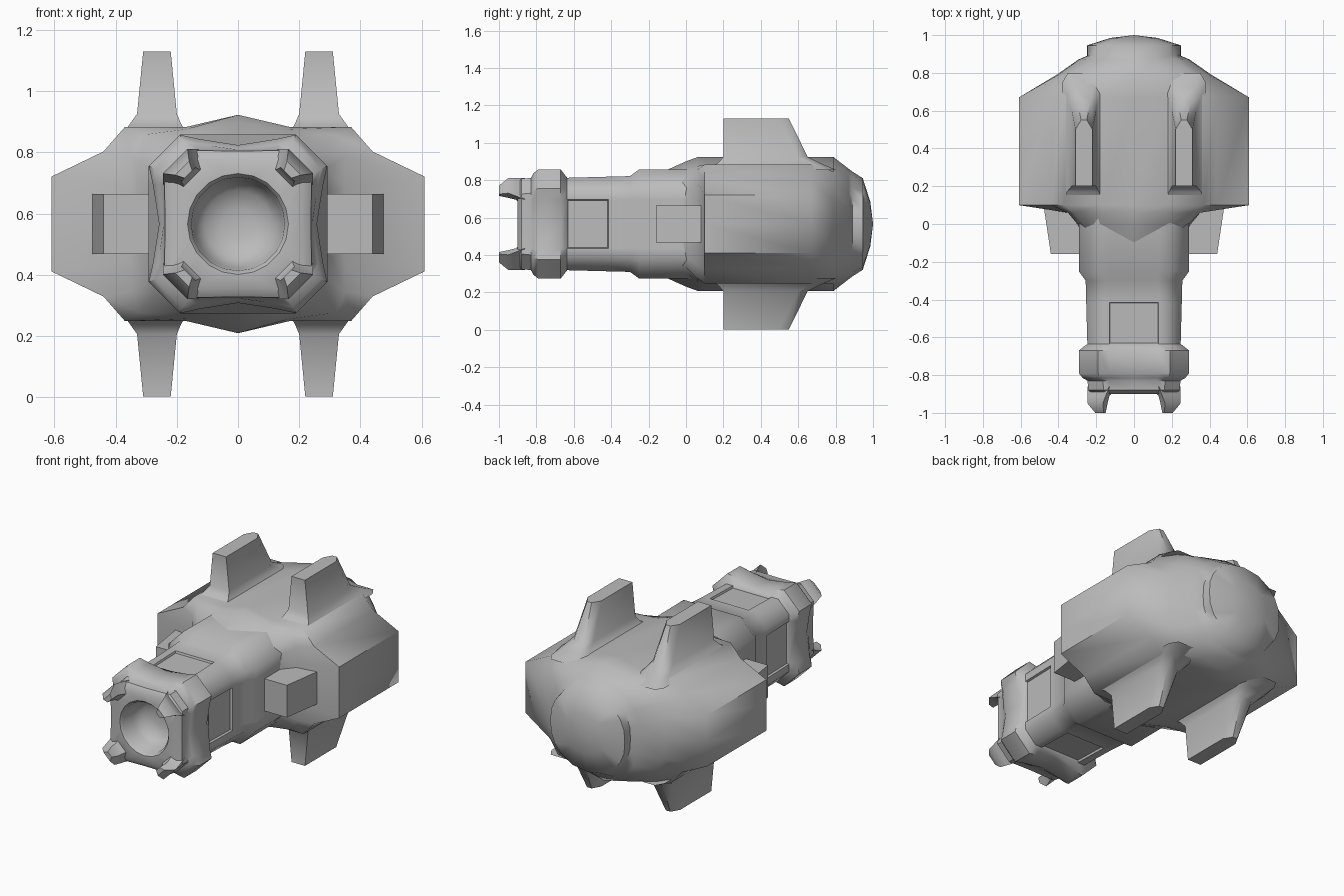
import bpy, bmesh, math

if "Cube" in bpy.data.objects:
    bpy.data.objects.remove(bpy.data.objects["Cube"], do_unlink=True)

MID = 0.566  # height of the long axis

grey = bpy.data.materials.new("plain grey")
grey.use_nodes = True
grey.diffuse_color = (0.5, 0.5, 0.5, 1)
grey.node_tree.nodes["Principled BSDF"].inputs["Base Color"].default_value = (0.5, 0.5, 0.5, 1)


def full_ring(quarter, y):
    """Mirror a quarter outline (top centre to side centre) into a closed ring."""
    right = quarter + [(x, -z) for x, z in quarter[-2::-1]]
    left = [(-x, z) for x, z in right[-2:0:-1]]
    return [(x, y, z) for x, z in right + left]


def loft(name, rings, cap=True, mirror=None, edit=None, angle=45):
    """Skin a list of equal rings; mirror gives the axes to repeat across."""
    bm = bmesh.new()
    loops = [[bm.verts.new(p) for p in ring] for ring in rings]
    count = len(loops[0])
    for a, b in zip(loops, loops[1:]):
        for i in range(count):
            j = (i + 1) % count
            bm.faces.new((a[i], a[j], b[j], b[i]))
    if cap:
        bm.faces.new(loops[0])
        bm.faces.new(loops[-1])
    bmesh.ops.remove_doubles(bm, verts=bm.verts, dist=0.0001)
    bmesh.ops.recalc_face_normals(bm, faces=bm.faces)
    if edit:
        edit(bm)
    mesh = bpy.data.meshes.new(name)
    bm.to_mesh(mesh)
    bm.free()
    mesh.materials.append(grey)
    obj = bpy.data.objects.new(name, mesh)
    obj.location.z = MID
    bpy.context.collection.objects.link(obj)
    if mirror:
        mod = obj.modifiers.new("Mirror", 'MIRROR')
        mod.use_axis = mirror
    bpy.ops.object.select_all(action='DESELECT')
    obj.select_set(True)
    bpy.context.view_layer.objects.active = obj
    bpy.ops.object.shade_smooth_by_angle(angle=math.radians(angle))
    return obj


# Main hull: wide side lobes, tapering to a shallow tail dome
wide = [(0, .357), (.17, .317), (.37, .317), (.44, .237), (.61, .155), (.61, 0)]
hull = [
    (-.10, [(0, .29), (.12, .26), (.2, .2), (.22, .15), (.24, .08), (.25, 0)]),
    (0, [(0, .335), (.18, .29), (.27, .23), (.29, .18), (.3, .1), (.3, 0)]),
    (.06, [(0, .357), (.17, .31), (.32, .29), (.35, .22), (.35, .12), (.35, 0)]),
    (.10, wide),
    (.67, wide),
    (.79, [(0, .357), (.17, .317), (.31, .28), (.36, .2), (.4, .12), (.41, 0)]),
    (.87, [(0, .295), (.12, .27), (.22, .22), (.26, .17), (.29, .09), (.295, 0)]),
    (.89, [(0, .28), (.11, .26), (.19, .19), (.22, .14), (.245, .07), (.25, 0)]),
    (.945, [(0, .245), (.1, .23), (.18, .18), (.22, .13), (.245, .07), (.25, 0)]),
    (.985, [(0, .12), (.05, .11), (.09, .09), (.11, .06), (.12, .03), (.125, 0)]),
    (1.0, [(0, 0)] * 6),
]
loft("main_hull", [full_ring(q, y) for y, q in hull], cap=False, angle=60)


# Neck and muzzle: chamfered square sections, then the round bore
def square(y, half, corner, middle):
    inner = middle + (half - middle) * .6
    return full_ring([(0, middle), (.13, inner), (corner, half),
                      (half, corner), (inner, .13), (middle, 0)], y)


def circle(y, radius):
    quarter = [(radius * math.sin(math.pi * i / 10), radius * math.cos(math.pi * i / 10))
               for i in range(6)]
    return full_ring(quarter, y)


def recess_panels(bm):
    panels = [f for f in bm.faces
              if -.6 < f.calc_center_median().y < -.45
              and min(abs(f.calc_center_median().x), abs(f.calc_center_median().z)) < .1]
    bmesh.ops.inset_region(bm, faces=panels, thickness=.004, depth=-.012,
                           use_even_offset=True)


neck = [(.1, .29, .19, .29), (-.25, .292, .19, .292), (-.3, .256, .18, .256),
        (-.415, .253, .175, .253), (-.635, .247, .175, .247), (-.67, .292, .19, .258),
        (-.79, .292, .19, .258), (-.815, .272, .18, .245), (-.83, .246, .165, .243),
        (-.88, .242, .16, .238), (-.90, .215, .15, .21)]
loft("neck_and_muzzle",
     [square(*s) for s in neck]
     + [circle(-.9, .165), circle(-.885, .153), circle(-.8, .145),
        circle(-.75, .11), circle(-.735, .05), circle(-.73, 0)],
     cap=False, edit=recess_panels)

# Four corner prongs round the muzzle
prong = [(-.86, .13, .245, .09, .17), (-.91, .15, .246, .13, .18),
         (-.95, .165, .246, .14, .185), (-1.0, .16, .205, .15, .175)]
loft("muzzle_prongs",
     [[(a, y, b), (b, y, a), (d, y, c), (c, y, d)] for y, a, b, c, d in prong],
     mirror=(True, False, True), angle=50)

# Four fins with flared feet, above and below
fin = [(.29, .16, .38, .1, .8), (.325, .185, .355, .17, .72), (.36, .2, .33, .2, .65),
       (.564, .22, .31, .2, .55)]
loft("fins",
     [[(x0, y0, z), (x1, y0, z), (x1, y1 - .05, z), (x1 - .03, y1, z),
       (x0 + .03, y1, z), (x0, y1 - .05, z)] for z, x0, x1, y0, y1 in fin],
     mirror=(True, False, True))

# Side blocks in front of the lobes
block = [(-.16, .44), (.14, .485)]
loft("side_blocks",
     [[(.24, y, .098), (x, y, .098), (x, y, -.098), (.24, y, -.098)] for y, x in block],
     mirror=(True, False, False))
